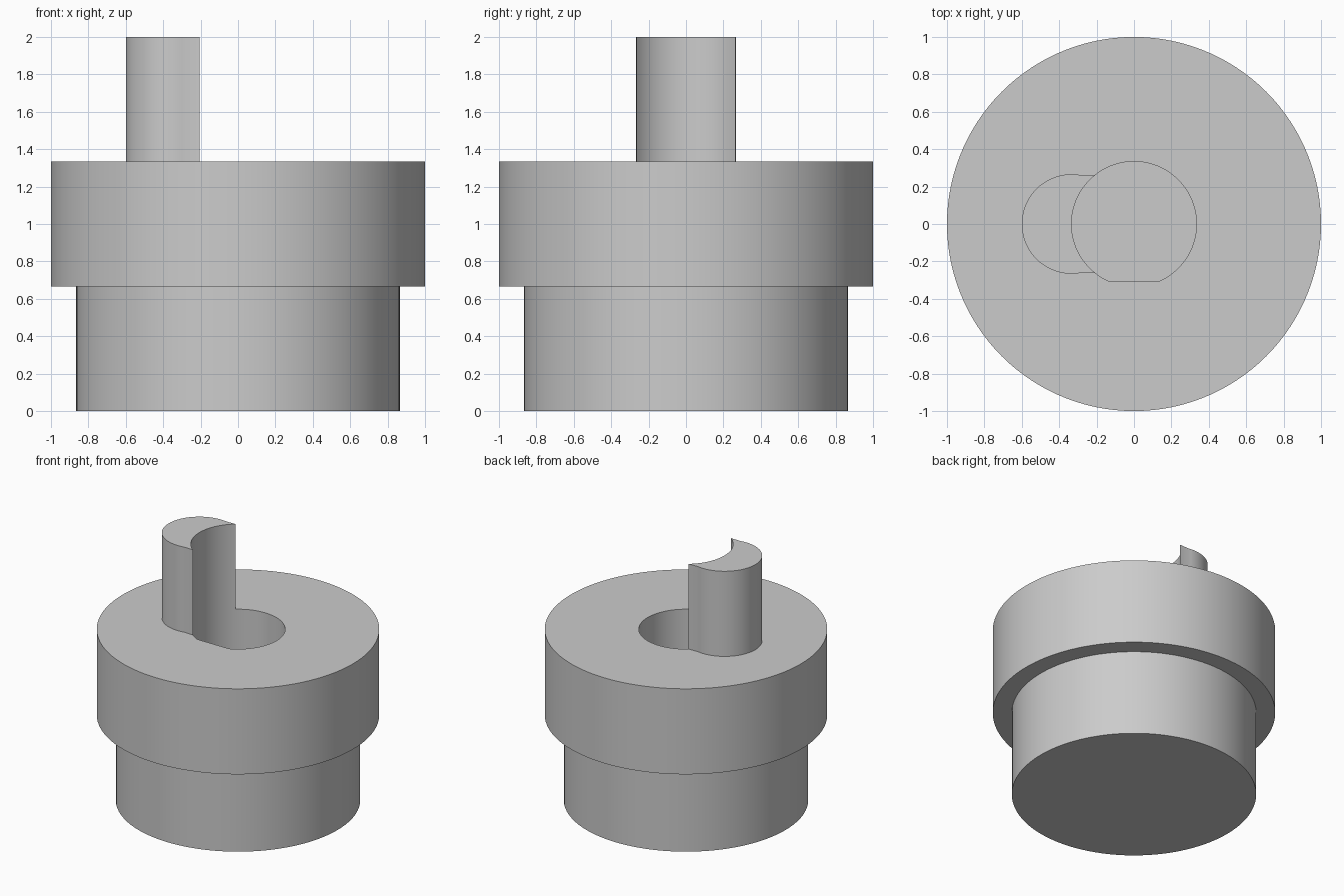
import bpy
import bmesh
from math import sin, cos, radians, pi

cube = bpy.data.objects.get("Cube")
if cube:
    bpy.data.objects.remove(cube)

SIDES = 120
BORE = 0.334
STEP_Z, TOP_Z, PEG_Z = 0.667, 1.335, 2.0

grey = bpy.data.materials.new("plain grey")
grey.use_nodes = True
grey.diffuse_color = (0.6, 0.6, 0.6, 1)
grey.node_tree.nodes["Principled BSDF"].inputs["Base Color"].default_value = (0.6, 0.6, 0.6, 1)


def circle(radius):
    return [(radius * cos(2 * pi * i / SIDES), radius * sin(2 * pi * i / SIDES))
            for i in range(SIDES)]


def d_shape(radius):
    # Circle with a flat across its front
    flat = -radius * sin(radians(66))
    points = []
    for x, y in circle(radius):
        if y < flat:
            x, y = x * flat / y, flat
        points.append((x, y))
    return points


def loft(name, sections):
    # Joins matching outlines (points, height) and caps both ends
    bm = bmesh.new()
    rings = [[bm.verts.new((x, y, z)) for x, y in pts] for pts, z in sections]
    for low, high in zip(rings, rings[1:]):
        for i in range(len(low)):
            j = (i + 1) % len(low)
            bm.faces.new((low[i], low[j], high[j], high[i]))
    bm.faces.new(rings[0][::-1])
    bm.faces.new(rings[-1])
    bmesh.ops.recalc_face_normals(bm, faces=bm.faces)
    mesh = bpy.data.meshes.new(name)
    bm.to_mesh(mesh)
    bm.free()
    mesh.materials.append(grey)
    obj = bpy.data.objects.new(name, mesh)
    bpy.context.collection.objects.link(obj)
    bpy.ops.object.select_all(action="DESELECT")
    obj.select_set(True)
    bpy.context.view_layer.objects.active = obj
    bpy.ops.object.shade_smooth_by_angle(angle=radians(20))
    return obj


# Stepped round body with a blind D-shaped bore
loft("stepped_body", [
    (circle(0.865), 0), (circle(0.865), STEP_Z),
    (circle(1.0), STEP_Z), (circle(1.0), TOP_Z),
    (d_shape(BORE), TOP_Z), (d_shape(BORE), STEP_Z),
])

# Crescent peg: round back, slightly flared tips, hollow side following the bore
peg_radius = 0.266
outline = []
for i in range(49):
    a = radians(79 + 202 * i / 48)
    outline.append((-0.334 + peg_radius * cos(a), peg_radius * sin(a)))
tip = radians(128)
for i in range(33):
    a = -tip - (2 * pi - 2 * tip) * i / 32
    outline.append((BORE * cos(a), BORE * sin(a)))
loft("crescent_peg", [(outline, TOP_Z), (outline, PEG_Z)])
